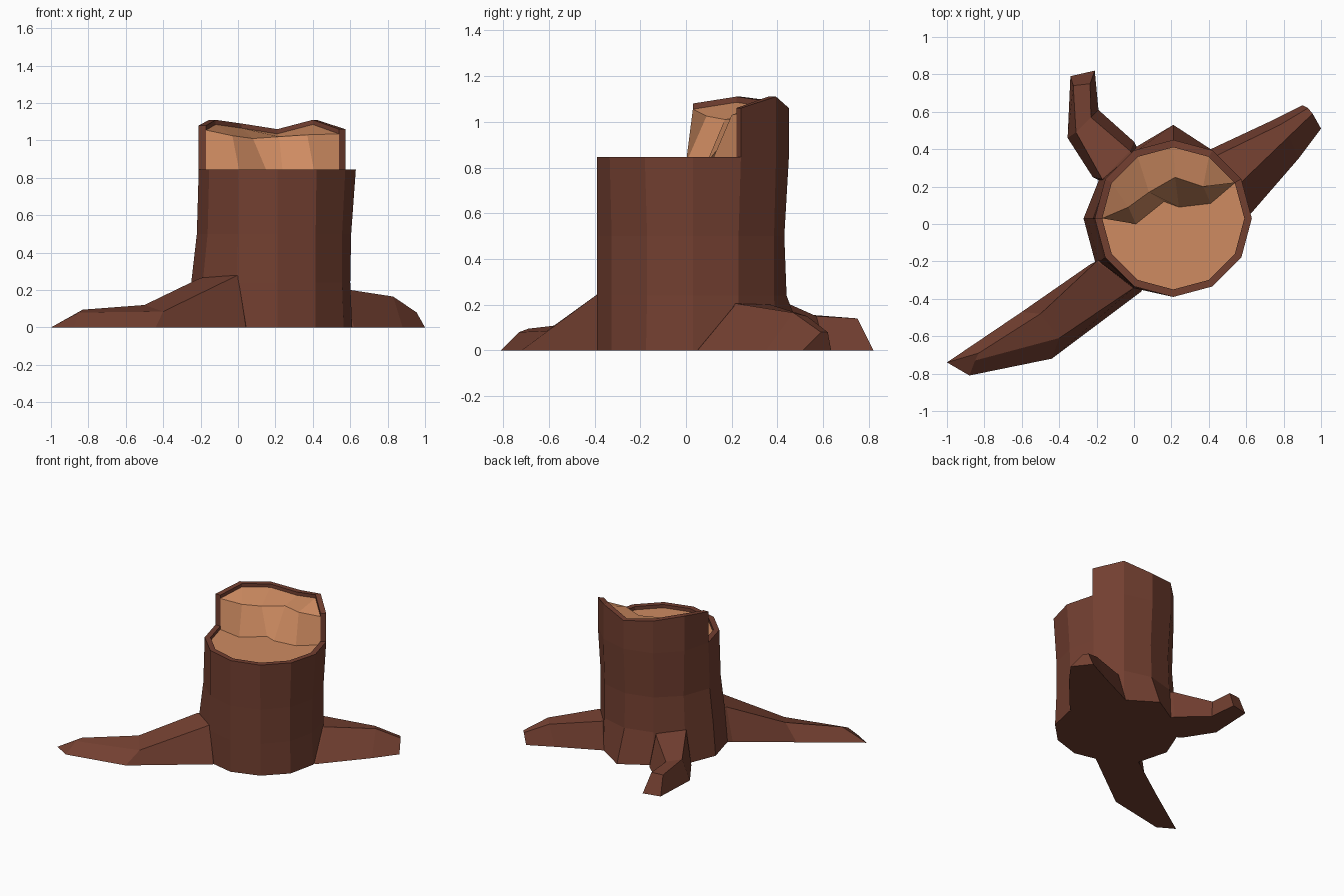
import bpy, bmesh
from math import cos, sin, radians
from mathutils import Vector

if "Cube" in bpy.data.objects:
    bpy.data.objects.remove(bpy.data.objects["Cube"])

CX, CY, N = 0.21, 0.03, 12
LOW, DROP = 0.845, 0.025
PEAK = {1: 1.06, 2: 1.11, 3: 1.06, 4: 1.09, 5: 1.11, 6: 1.08}   # raised back rim


def material(name, col):
    m = bpy.data.materials.new(name)
    m.diffuse_color = (*col, 1)
    m.use_nodes = True
    m.node_tree.nodes["Principled BSDF"].inputs["Base Color"].default_value = m.diffuse_color
    return m


bark_mat = material("bark", (0.17, 0.05, 0.03))
wood_mat = material("cut_wood", (0.62, 0.26, 0.12))


def make(name, faces, mat, up=False):
    bm = bmesh.new()
    for f in faces:
        bm.faces.new([bm.verts.new(p) for p in f])
    bmesh.ops.remove_doubles(bm, verts=bm.verts, dist=0.0005)
    bmesh.ops.recalc_face_normals(bm, faces=bm.faces)
    if up and sum(f.normal.z * f.calc_area() for f in bm.faces) < 0:
        bmesh.ops.reverse_faces(bm, faces=bm.faces)
    me = bpy.data.meshes.new(name)
    bm.to_mesh(me)
    bm.free()
    me.materials.append(mat)
    ob = bpy.data.objects.new(name, me)
    bpy.context.collection.objects.link(ob)
    return ob


def pt(i, r, z):
    a = radians(30 * (i % N))
    return Vector((CX + r * cos(a), CY + r * sin(a), z))


# Radii per side of the trunk rings, from the ground up
base = [0.40, 0.41, 0.42, 0.50, 0.43, 0.45, 0.48, 0.48, 0.43, 0.42, 0.41, 0.41]
knee = [0.39, 0.40, 0.41, 0.41, 0.41, 0.43, 0.46, 0.46, 0.43, 0.42, 0.41, 0.40]
waist = [0.395, 0.40, 0.41, 0.40, 0.40, 0.41, 0.43, 0.43, 0.42, 0.42, 0.41, 0.40]
rings = [(base, 0.0), (knee, 0.24), (waist, 0.5), ([0.42] * N, LOW)]
RI = 0.38

# Bark: trunk walls, rim and step ends
bark = [[pt(i, base[i], 0) for i in range(N)]]
for i in range(N):
    j = (i + 1) % N
    for (ra, za), (rb, zb) in zip(rings, rings[1:]):
        bark.append([pt(i, ra[i], za), pt(j, ra[j], za), pt(j, rb[j], zb), pt(i, rb[i], zb)])
    zi, zj = LOW, LOW
    if 1 <= i <= 5:
        zi, zj = PEAK[i], PEAK[j]
        bark.append([pt(i, 0.42, LOW), pt(j, 0.42, LOW), pt(j, 0.42, zj), pt(i, 0.42, zi)])
    bark.append([pt(i, 0.42, zi), pt(j, 0.42, zj), pt(j, RI, zj), pt(i, RI, zi)])
    bark.append([pt(i, RI, zi), pt(j, RI, zj), pt(j, RI, zj - DROP), pt(i, RI, zi - DROP)])
for i in (1, 6):
    bark.append([pt(i, 0.42, LOW), pt(i, RI, LOW), pt(i, RI, PEAK[i]), pt(i, 0.42, PEAK[i])])
make("trunk_bark", bark, bark_mat)

# Cut wood: low disc, ragged split wall, high shelf
zl = LOW - DROP
foot = [(0.41, 0.11), (0.24, 0.09), (0.16, 0.12), (0.01, 0.0)]
crest = [(0.37, 0.20, 1.03), (0.22, 0.25, 1.02), (0.08, 0.17, 1.01), (-0.03, 0.09, 1.025)]
foot = [pt(1, RI, zl)] + [Vector((x, y, zl)) for x, y in foot] + [pt(6, RI, zl)]
back = [pt(i, RI, PEAK[i] - DROP) for i in range(1, 7)]
crest = [back[0]] + [Vector(p) for p in crest] + [back[5]]
wood = [foot + [pt(i, RI, zl) for i in range(7, 13)]]
for k in range(5):
    wood.append([foot[k], foot[k + 1], crest[k + 1], crest[k]])
    shelf = [crest[k], crest[k + 1], back[k + 1], back[k]]
    wood.append([p for n, p in enumerate(shelf) if p not in shelf[:n]])
make("cut_wood", wood, wood_mat, up=True)

# Roots: four-cornered sections from the trunk to the tip
roots = {
    "root_front_left": [
        [(-0.24, -0.22, 0), (-0.2, -0.2, 0.265), (0, -0.34, 0.28), (0.04, -0.36, 0)],
        [(-0.6, -0.47, 0), (-0.5, -0.48, 0.12), (-0.4, -0.61, 0.085), (-0.44, -0.72, 0)],
        [(-1, -0.74, 0), (-0.83, -0.69, 0.095), (-0.85, -0.73, 0.08), (-0.88, -0.81, 0)]],
    "root_back_right": [
        [(0.62, 0.05, 0), (0.57, 0.22, 0.205), (0.45, 0.37, 0.2), (0.41, 0.40, 0)],
        [(0.88, 0.35, 0), (0.83, 0.47, 0.165), (0.78, 0.53, 0.15), (0.72, 0.545, 0)],
        [(1, 0.51, 0), (0.955, 0.59, 0.08), (0.93, 0.62, 0.08), (0.9, 0.635, 0)]],
    "root_back_left": [
        [(-0.22, 0.25, 0), (-0.17, 0.24, 0.25), (-0.02, 0.39, 0.23), (0, 0.44, 0)],
        [(-0.355, 0.46, 0), (-0.31, 0.49, 0.16), (-0.23, 0.57, 0.15), (-0.19, 0.61, 0)],
        [(-0.34, 0.79, 0), (-0.325, 0.74, 0.14), (-0.235, 0.75, 0.14), (-0.21, 0.82, 0)]],
}
for name, secs in roots.items():
    secs = [[Vector(p) for p in s] for s in secs]
    # buried end reaching into the trunk
    secs.insert(0, [p.lerp(Vector((CX, CY, p.z)), 0.25) for p in secs[0]])
    faces = [secs[0], secs[-1]]
    for a, b in zip(secs, secs[1:]):
        faces += [[a[k], a[(k + 1) % 4], b[(k + 1) % 4], b[k]] for k in range(4)]
    make(name, faces, bark_mat)
